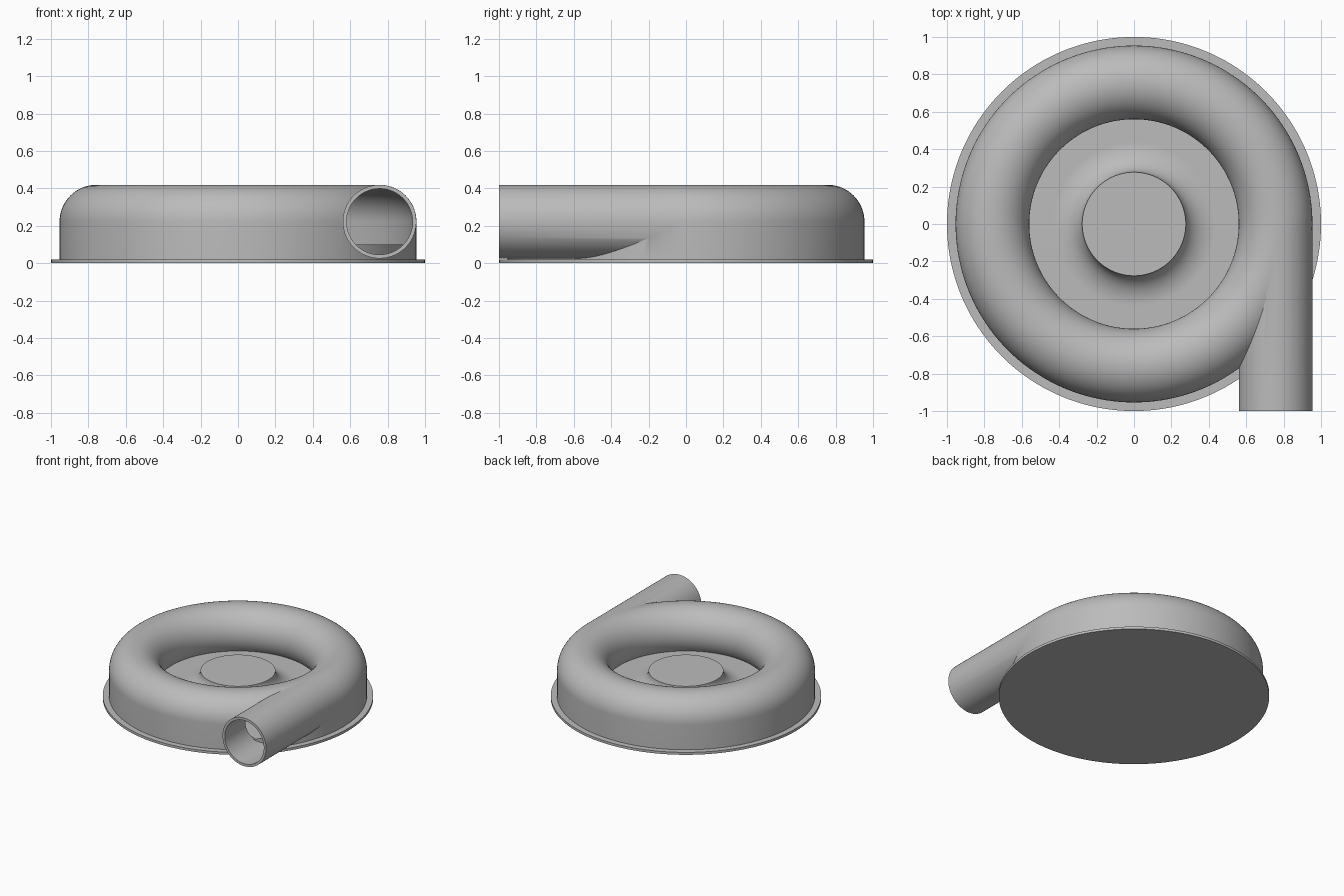
import bpy, bmesh, math
from mathutils import Matrix, Vector

cube = bpy.data.objects.get("Cube")
if cube:
    bpy.data.objects.remove(cube, do_unlink=True)

SEGMENTS = 160
RING_R, TUBE_R, AXIS_Z, WALL = 0.757, 0.197, 0.222, 0.02
FLOOR_Z = 0.1

grey = bpy.data.materials.new("plain_grey")
grey.use_nodes = True
grey.diffuse_color = (0.5, 0.5, 0.5, 1)
grey.node_tree.nodes["Principled BSDF"].inputs["Base Color"].default_value = (0.5, 0.5, 0.5, 1)


def finish(name, bm):
    bmesh.ops.recalc_face_normals(bm, faces=bm.faces)
    mesh = bpy.data.meshes.new(name)
    bm.to_mesh(mesh)
    bm.free()
    mesh.materials.append(grey)
    obj = bpy.data.objects.new(name, mesh)
    bpy.context.collection.objects.link(obj)
    return obj


def lathe(name, profile, closed):
    """Spin an (r, z) profile around the z axis."""
    bm = bmesh.new()
    verts = [bm.verts.new((r, 0, z)) for r, z in profile]
    edges = [bm.edges.new(pair) for pair in zip(verts, verts[1:])]
    if closed:
        edges.append(bm.edges.new((verts[-1], verts[0])))
    bmesh.ops.spin(bm, geom=verts + edges, axis=(0, 0, 1), cent=(0, 0, 0),
                   angle=math.tau, steps=SEGMENTS, use_merge=True)
    bmesh.ops.remove_doubles(bm, verts=bm.verts, dist=1e-5)
    return finish(name, bm)


def arc(cr, cz, rr, rz, start, end, steps):
    angles = [math.radians(start + (end - start) * i / steps) for i in range(steps + 1)]
    return [(cr + rr * math.cos(a), cz + rz * math.sin(a)) for a in angles]


def tube(name, radius, y0, y1):
    """Solid cylinder along y, on the outlet axis."""
    bm = bmesh.new()
    place = Matrix.Translation(Vector((RING_R, (y0 + y1) / 2, AXIS_Z)))
    bmesh.ops.create_cone(bm, cap_ends=True, segments=96, radius1=radius, radius2=radius,
                          depth=y1 - y0, matrix=place @ Matrix.Rotation(math.pi / 2, 4, "X"))
    return finish(name, bm)


def ring_profile(radius, bottom):
    """Tube section with a straight outer wall, closed below the floor."""
    section = arc(RING_R, AXIS_Z, radius, radius, 0, 220, 44)
    return [(RING_R + radius, bottom)] + section + [(section[-1][0], bottom)]


def combine(target, tool, operation):
    mod = target.modifiers.new(operation.lower(), "BOOLEAN")
    mod.operation, mod.solver, mod.object = operation, "EXACT", tool
    bpy.context.view_layer.objects.active = target
    bpy.ops.object.modifier_apply(modifier=mod.name)
    bpy.data.objects.remove(tool, do_unlink=True)


# Scroll housing with its tangential outlet, hollowed out
housing = lathe("scroll_housing", ring_profile(TUBE_R, 0.01), True)
combine(housing, tube("outlet_pipe", TUBE_R - 0.0006, -1, 0.01), "UNION")
combine(housing, lathe("cavity", ring_profile(TUBE_R - WALL, 0.05), True), "DIFFERENCE")
combine(housing, tube("bore", TUBE_R - WALL - 0.0006, -1.1, 0.01), "DIFFERENCE")

# Base flange, raised floor and flared central hub
hub = arc(0.44, AXIS_Z, 0.163, AXIS_Z - FLOOR_Z, 270, 180, 24)
base = lathe("base_and_hub", [(0, 0), (1, 0), (1, 0.02), (0.945, 0.02), (0.945, FLOOR_Z)]
             + hub + [(0, AXIS_Z)], False)

# Smooth shading with crisp rims
for obj in (housing, base):
    bpy.ops.object.select_all(action="DESELECT")
    obj.select_set(True)
    bpy.context.view_layer.objects.active = obj
    bpy.ops.object.shade_smooth_by_angle(angle=math.radians(30))
